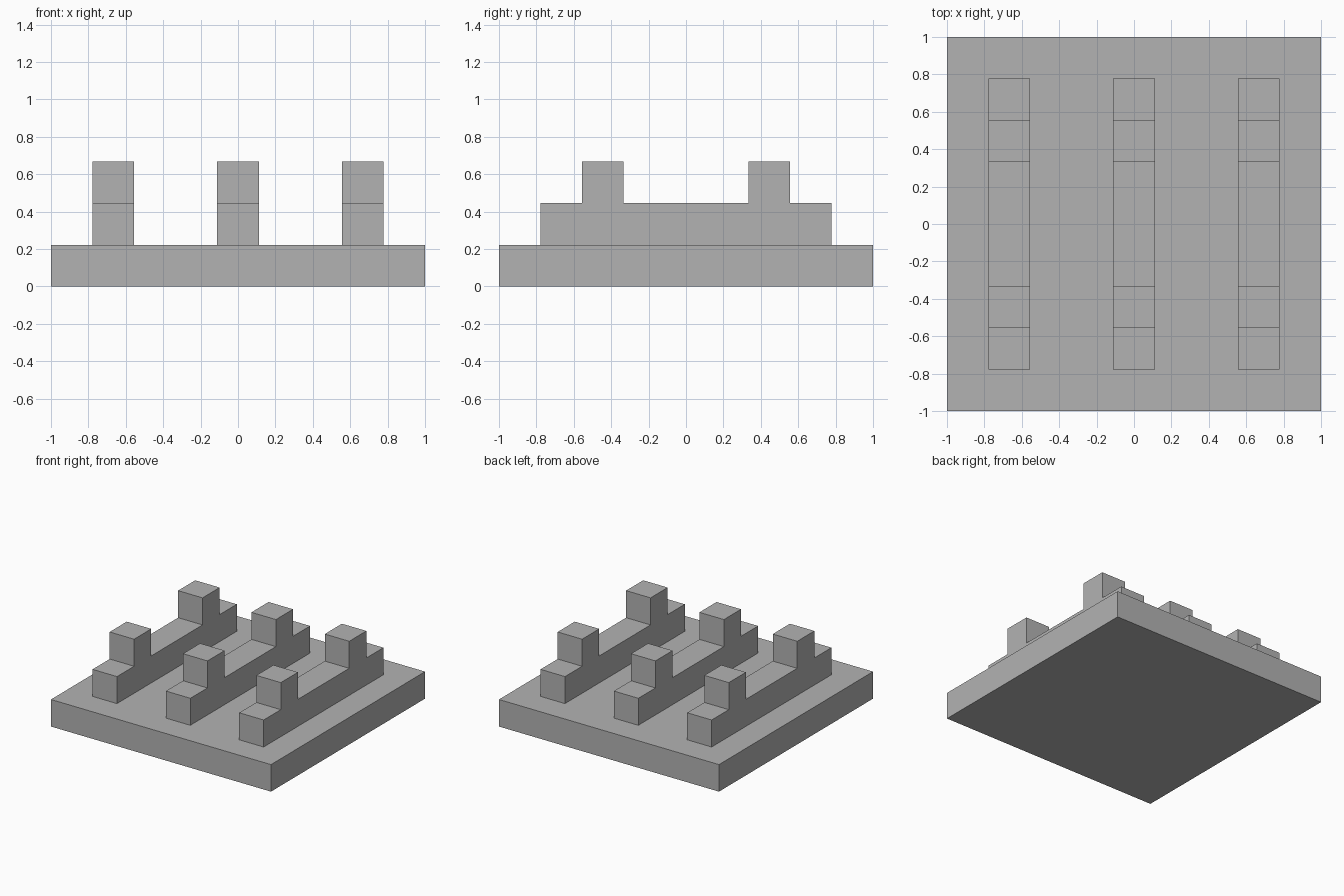
import bpy
import bmesh
from mathutils import Vector

if "Cube" in bpy.data.objects:
    bpy.data.objects.remove(bpy.data.objects["Cube"], do_unlink=True)

U = 2 / 9  # module: base thickness, rail width and step height

grey = bpy.data.materials.new("plain grey")
grey.use_nodes = True
colour = (0.45, 0.45, 0.45, 1)
grey.diffuse_color = colour
grey.node_tree.nodes["Principled BSDF"].inputs["Base Color"].default_value = colour


def extruded(name, profile, width, x=0.0):
    """Extrude a (y, z) profile along x, centred on x."""
    bm = bmesh.new()
    face = bm.faces.new([bm.verts.new((x - width / 2, y, z)) for y, z in profile])
    result = bmesh.ops.extrude_face_region(bm, geom=[face])
    moved = [g for g in result["geom"] if isinstance(g, bmesh.types.BMVert)]
    bmesh.ops.translate(bm, verts=moved, vec=Vector((width, 0, 0)))
    bmesh.ops.recalc_face_normals(bm, faces=bm.faces)
    mesh = bpy.data.meshes.new(name)
    bm.to_mesh(mesh)
    bm.free()
    mesh.materials.append(grey)
    obj = bpy.data.objects.new(name, mesh)
    bpy.context.collection.objects.link(obj)
    return obj


# Square base slab
extruded("base_slab", [(-1, 0), (1, 0), (1, U), (-1, U)], 2)

# Stepped rails, each with two upright posts; half profile mirrored in y
half = [(3.5 * U, U), (3.5 * U, 2 * U), (2.5 * U, 2 * U),
        (2.5 * U, 3 * U), (1.5 * U, 3 * U), (1.5 * U, 2 * U)]
rail = half + [(-y, z) for y, z in reversed(half)]
for name, x in (("right_rail", -3 * U), ("middle_rail", 0), ("left_rail", 3 * U)):
    extruded(name, rail, U, x)
